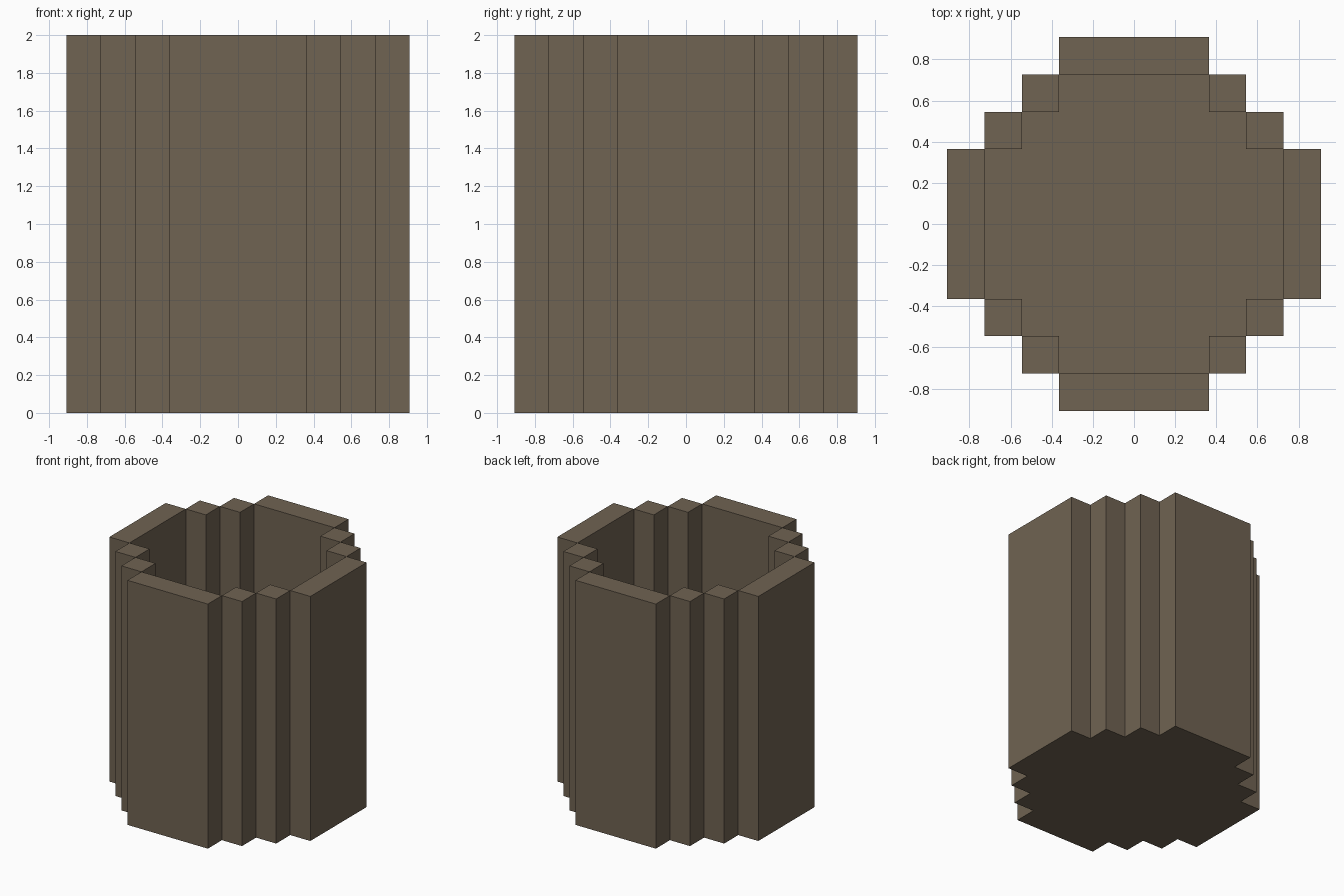
import bpy
import bmesh

cube = bpy.data.objects.get("Cube")
if cube:
    bpy.data.objects.remove(cube, do_unlink=True)

U = 2 / 11            # one block
TOP, FLOOR = 11, 1    # heights in blocks


def material(name, rgb):
    mat = bpy.data.materials.new(name)
    mat.use_nodes = True
    mat.diffuse_color = (*rgb, 1)
    bsdf = mat.node_tree.nodes["Principled BSDF"]
    bsdf.inputs["Base Color"].default_value = (*rgb, 1)
    bsdf.inputs["Roughness"].default_value = 0.9
    return mat


def turned(points):
    """Repeat a list of points by quarter turns, one list per turn."""
    for _ in range(4):
        yield points
        points = [(-y, x) for x, y in points]


def outline(quarter):
    return [p for part in turned(quarter) for p in part]


# Stepped outlines, one quarter each, counter-clockwise
outer = outline([(5, 2), (4, 2), (4, 3), (3, 3), (3, 4), (2, 4), (2, 5)])
inner = outline([(4, 2), (3, 2), (3, 3), (2, 3), (2, 4)])

# Rim pieces of one quarter: a long bar and two corner blocks
rim = [
    [(4, -2), (5, -2), (5, 2), (4, 2)],
    [(3, 2), (4, 2), (4, 3), (3, 3)],
    [(2, 3), (3, 3), (3, 4), (2, 4)],
]

bm = bmesh.new()


def face(points):
    bm.faces.new([bm.verts.new((x * U, y * U, z * U)) for x, y, z in points])


def cap(points, z, up=True):
    pts = [(x, y, z) for x, y in points]
    face(pts if up else pts[::-1])


def wall(points, low, high, outward=True):
    for a, b in zip(points, points[1:] + points[:1]):
        quad = [(*a, low), (*b, low), (*b, high), (*a, high)]
        face(quad if outward else quad[::-1])


# Underside, outer wall, inner wall, inside floor and rim
cap(outer, 0, up=False)
wall(outer, 0, TOP)
wall(inner, FLOOR, TOP, outward=False)
cap(inner, FLOOR)
for piece in rim:
    for pts in turned(piece):
        cap(pts, TOP)

bmesh.ops.remove_doubles(bm, verts=bm.verts[:], dist=1e-4)

mesh = bpy.data.meshes.new("stepped_pot")
bm.to_mesh(mesh)
bm.free()
mesh.materials.append(material("earthy brown", (0.162, 0.125, 0.085)))
pot = bpy.data.objects.new("stepped_pot", mesh)
bpy.context.collection.objects.link(pot)
